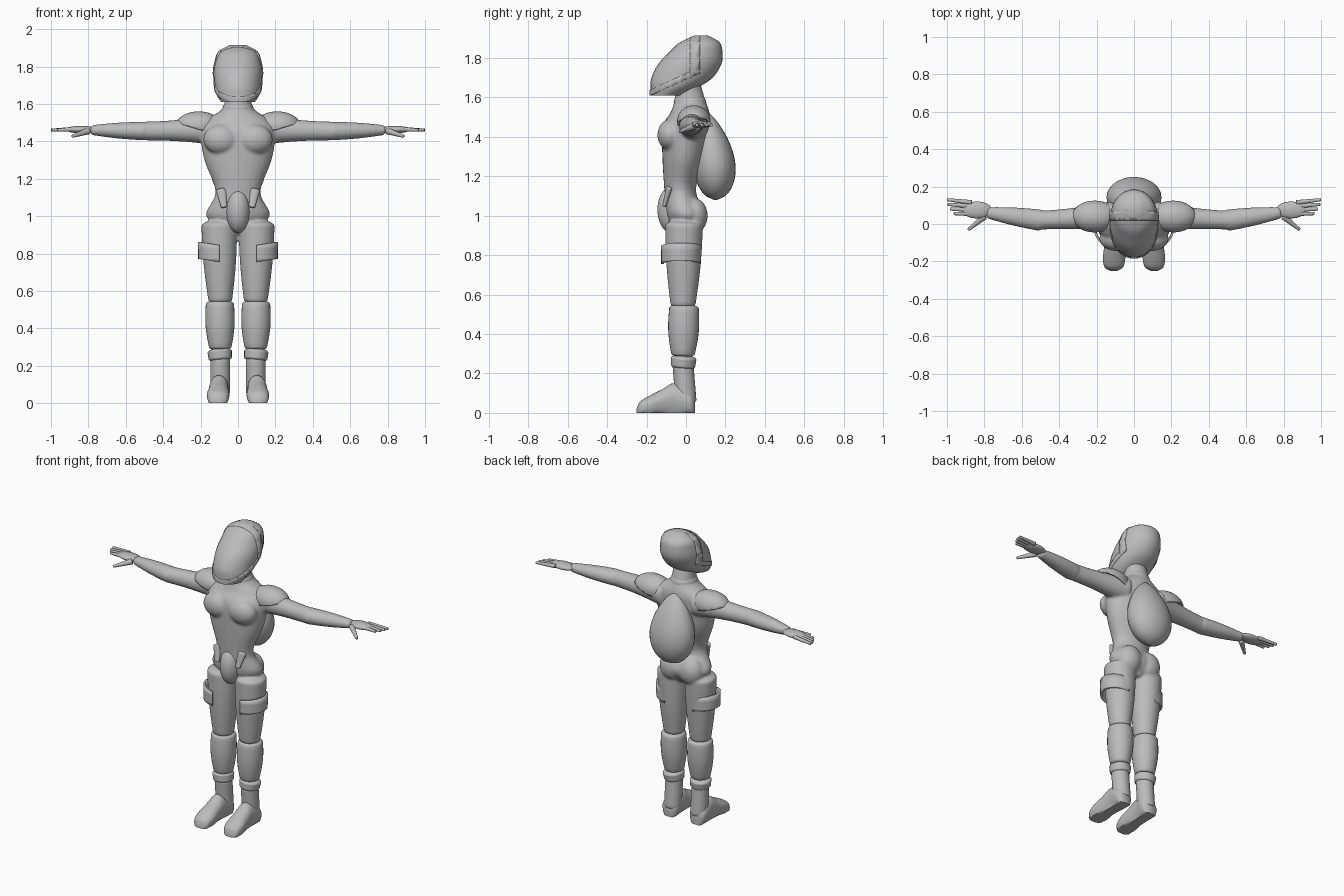
import bpy
import bmesh
from math import cos, sin, pi, radians
from mathutils import Vector, Matrix

cube = bpy.data.objects.get("Cube")
if cube:
    bpy.data.objects.remove(cube, do_unlink=True)

# One plain colour for the whole suit
suit_grey = bpy.data.materials.new("suit_grey")
suit_grey.use_nodes = True
suit_grey.diffuse_color = (0.5, 0.5, 0.5, 1)
shader = next(node for node in suit_grey.node_tree.nodes if node.type == "BSDF_PRINCIPLED")
shader.inputs["Base Color"].default_value = suit_grey.diffuse_color


def finish(name, bm, mirrored=False, cuts=(), shell=None):
    """Make a smooth object; each cut keeps the side its normal points to."""
    bmesh.ops.recalc_face_normals(bm, faces=bm.faces)
    for point, normal in cuts:
        geometry = bm.verts[:] + bm.edges[:] + bm.faces[:]
        bmesh.ops.bisect_plane(bm, geom=geometry, plane_co=point, plane_no=normal,
                               clear_inner=True)
    mesh = bpy.data.meshes.new(name)
    bm.to_mesh(mesh)
    bm.free()
    mesh.materials.append(suit_grey)
    obj = bpy.data.objects.new(name, mesh)
    bpy.context.collection.objects.link(obj)
    bpy.ops.object.select_all(action="DESELECT")
    obj.select_set(True)
    bpy.context.view_layer.objects.active = obj
    bpy.ops.object.shade_smooth_by_angle(angle=radians(45))
    if shell:
        solid = obj.modifiers.new("shell", "SOLIDIFY")
        solid.thickness = shell
    if mirrored:
        mirror = obj.modifiers.new("mirror", "MIRROR")
        mirror.use_mirror_merge = False
    return obj


def skin(sections, sides=28):
    """Join oval sections, each a centre and two radius vectors, into a closed tube."""
    bm = bmesh.new()
    loops = []
    for centre, across, along in sections:
        angles = [2 * pi * k / sides for k in range(sides)]
        loops.append([bm.verts.new(centre + across * cos(a) + along * sin(a)) for a in angles])
    for low, high in zip(loops, loops[1:]):
        for k in range(sides):
            bm.faces.new((low[k - 1], low[k], high[k], high[k - 1]))
    bm.faces.new(loops[0])
    bm.faces.new(loops[-1])
    return bm


def smooth_rows(rows, steps=5):
    """Catmull-Rom interpolation between rows of numbers."""
    points = [Vector(row) for row in rows]
    result = []
    for i in range(len(points) - 1):
        before, start, end = points[max(i - 1, 0)], points[i], points[i + 1]
        after = points[min(i + 2, len(points) - 1)]
        leave, arrive = (end - before) / 2, (after - start) / 2
        for step in range(steps):
            t = step / steps
            ease = t * t * (3 - 2 * t)
            result.append(start.lerp(end, ease) + leave * (t * (1 - t) ** 2)
                          - arrive * (t * t * (1 - t)))
    return result + points[-1:]


def column(rows, shift=0, grow=0):
    """Upright loft of rows giving height, y centre, half width and half depth."""
    return skin([(Vector((shift, y, z)), Vector((width + grow, 0, 0)),
                  Vector((0, depth + grow, 0))) for z, y, width, depth in smooth_rows(rows)])


def limb(start, end, start_radius, end_radius, swell=0, depth=1, cap=0.3):
    """Tapered tube with rounded ends; depth scales it from front to back."""
    start, end = Vector(start), Vector(end)
    axis = (end - start).normalized()
    back = Vector((0, 1, 0))
    back = (back - axis * back.dot(axis)).normalized()
    side = axis.cross(back)
    sections = []

    def add(centre, radius):
        sections.append((centre, side * radius, back * radius * depth))

    turns = [pi * k / 10 for k in range(1, 5)]
    for a in turns:
        add(start - axis * start_radius * cap * cos(a), start_radius * sin(a))
    for k in range(11):
        t = k / 10
        radius = start_radius + (end_radius - start_radius) * t + swell * sin(pi * t)
        add(start.lerp(end, t), radius)
    for a in reversed(turns):
        add(end + axis * end_radius * cap * cos(a), end_radius * sin(a))
    return skin(sections)


def ball(centre, radii):
    bm = bmesh.new()
    matrix = Matrix.Translation(centre) @ Matrix.Diagonal((*radii, 1))
    bmesh.ops.create_uvsphere(bm, u_segments=32, v_segments=20, radius=1, matrix=matrix)
    return bm


# Joints shared by neighbouring parts
hip, knee = (0.1, -0.01, 0.95), (0.095, -0.015, 0.55)
shin, ankle, heel = (0.095, -0.015, 0.3), (0.095, -0.015, 0.24), (0.095, 0, 0.06)
collarbone, elbow, wrist = (0.12, 0.04, 1.46), (0.5, 0.02, 1.455), (0.78, 0.06, 1.46)

# Torso from crotch to neck, with muscles and bare limbs
torso = column([
    (0.91, 0, 0.05, 0.05), (1, 0, 0.17, 0.1), (1.13, -0.03, 0.12, 0.08),
    (1.3, -0.01, 0.18, 0.11), (1.45, 0, 0.2, 0.12), (1.52, 0.02, 0.16, 0.1),
    (1.58, 0.02, 0.08, 0.08), (1.68, 0.01, 0.07, 0.06)])
body = finish("body", torso)
muscles = [
    finish("chest", ball((0.09, -0.08, 1.41), (0.095, 0.065, 0.08))),
    finish("seat", ball((0.07, 0.04, 1), (0.08, 0.07, 0.09))),
    finish("thigh", limb(hip, knee, 0.096, 0.064, swell=0.007)),
    finish("upper_arm", limb(collarbone, elbow, 0.08, 0.05, swell=-0.007)),
    finish("forearm", limb(elbow, wrist, 0.05, 0.027, swell=0.004, depth=1.15)),
]

# Fuse everything into one soft skin
for part in muscles + [body]:
    part.select_set(True)
bpy.context.view_layer.objects.active = body
bpy.ops.object.join()
mirror = body.modifiers.new("mirror", "MIRROR")
mirror.use_mirror_merge = False
fuse = body.modifiers.new("fuse", "REMESH")
fuse.mode = "VOXEL"
fuse.voxel_size = 0.008
fuse.use_smooth_shade = True
soften = body.modifiers.new("soften", "SMOOTH")
soften.iterations = 6

# Hands with four spread fingers and a thumb
finish("palm", ball((0.84, 0.075, 1.463), (0.08, 0.045, 0.02)), mirrored=True)
for i in range(4):
    knuckle = (0.87, 0.115 - 0.02 * i, 1.465)
    fingertip = (0.998 - 0.004 * i * i, 0.13 - 0.025 * i, 1.46)
    finish("finger", limb(knuckle, fingertip, 0.013, 0.008), mirrored=True)
finish("thumb", limb((0.8, 0.04, 1.455), (0.885, -0.03, 1.427), 0.018, 0.008), mirrored=True)

# Shoulder guards with a slanting lower edge
finish("shoulder_guard", ball((0.21, 0.04, 1.48), (0.125, 0.085, 0.08)), mirrored=True,
       cuts=[((0.2, 0, 1.46), (-0.3, 0, 1))], shell=0.01)

# Boots: cuffed shaft, ankle band, ankle and foot
finish("boot_shaft", limb((0.097, -0.01, 0.53), shin, 0.075, 0.06, swell=0.01), mirrored=True)
finish("ankle_band", limb((0.098, -0.012, 0.275), ankle, 0.065, 0.062), mirrored=True)
finish("boot_ankle", limb(ankle, heel, 0.053, 0.053), mirrored=True)
foot_rows = smooth_rows([
    (0.045, 0.03, 0.08), (0.02, 0.055, 0.11), (-0.06, 0.052, 0.15), (-0.12, 0.055, 0.12),
    (-0.18, 0.06, 0.09), (-0.23, 0.05, 0.06), (-0.25, 0.02, 0.03)])
foot = skin([(Vector((0.1 - y / 30, y, height / 2)), Vector((width, 0, 0)),
              Vector((0, 0, height / 2))) for y, width, height in foot_rows])
# Square the sole off by pressing the lower half outward and down
for vert in foot.verts:
    if vert.co.z < 0.045:
        vert.co.z = max(0, vert.co.z * 1.6 - 0.027)
finish("boot_foot", foot, mirrored=True)

# Thigh pockets wrapping the outer half of each leg
pocket = column([(0.7, -0.025, 0.107, 0.1), (0.9, -0.025, 0.11, 0.103)], shift=0.105)
finish("thigh_pocket", pocket, mirrored=True, shell=0.012, cuts=[
    ((0.1, 0, 0), (1, 0, 0)),
    ((0.2, 0, 0.77), (-0.15, 0, 1)),
    ((0.2, 0, 0.86), (0.15, 0, -1))])

# Groin guard, hip flaps and collar
finish("groin_guard", ball((0, -0.07, 1.03), (0.065, 0.075, 0.12)))
finish("hip_flap", limb((0.09, -0.085, 1.14), (0.075, -0.11, 1.05), 0.028, 0.016, depth=0.6),
       mirrored=True)
finish("collar", limb((0, 0.02, 1.575), (0, 0.02, 1.59), 0.083, 0.079))

# Egg shaped backpack, widest below its middle and leaning in at the top
egg = []
for k in range(25):
    t = k / 24
    girth = max(0.02, sin(pi * t ** 0.75)) ** 0.65
    egg.append((Vector((0, 0.15 - 0.045 * t * t, 1.08 + 0.445 * t)),
                Vector((0.147 * girth, 0, 0)), Vector((0, 0.108 * girth, 0))))
finish("backpack", skin(egg))

# Helmet, sweeping forward to the chin
helmet_rows = [
    (1.61, -0.1, 0.09, 0.08), (1.65, -0.06, 0.115, 0.12), (1.7, -0.02, 0.125, 0.155),
    (1.77, 0.02, 0.13, 0.16), (1.83, 0.05, 0.12, 0.135), (1.88, 0.07, 0.1, 0.1),
    (1.915, 0.08, 0.04, 0.03)]
finish("helmet", column(helmet_rows))

# Raised visor frame: a crown band and a jaw band following the helmet
jaw_up, jaw_down = Vector((0, -0.4, 0.9)), Vector((0, 0.4, -0.9))
jaw_low, jaw_high = (0, -0.18, 1.61), (0, -0.18, 1.64)
finish("crown_band", column(helmet_rows, grow=0.005), shell=0.01, cuts=[
    ((0, 0.02, 0), (0, 1, 0)), ((0, 0.07, 0), (0, -1, 0)), (jaw_low, jaw_up)])
finish("jaw_band", column(helmet_rows, grow=0.005), shell=0.01, cuts=[
    (jaw_low, jaw_up), (jaw_high, jaw_down), ((0, 0.07, 0), (0, -1, 0))])
